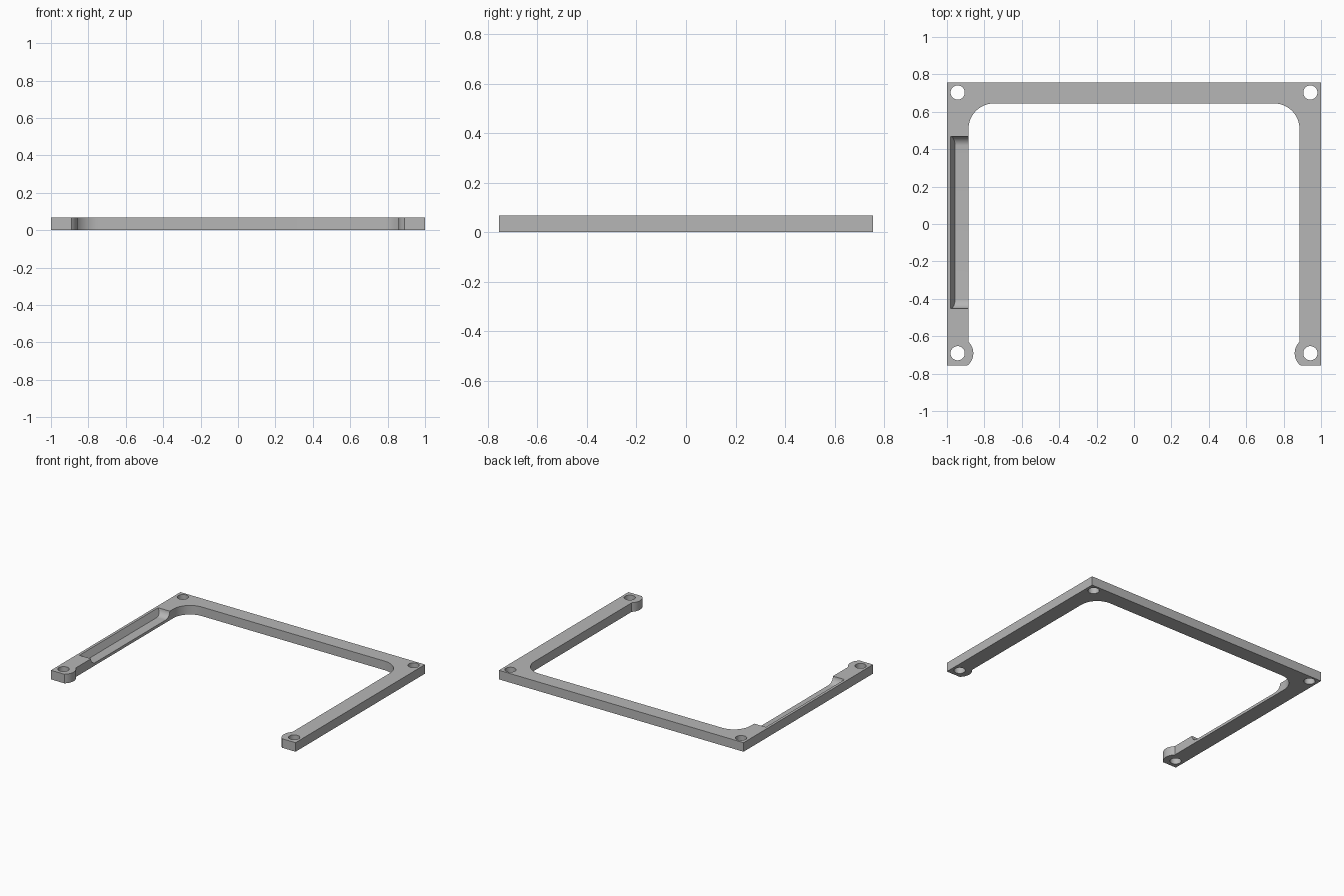
import bpy, bmesh, math

cube = bpy.data.objects.get("Cube")
if cube:
    bpy.data.objects.remove(cube, do_unlink=True)

HEIGHT = 0.067
BACK = 0.756          # half depth of the frame
BAR_INNER = 0.645     # inner edge of the back bar
ARM = 0.885           # inner edge of the arms
CORNER = 0.137        # inner corner radius
HOLE_X, HOLE_BACK, HOLE_FRONT = 0.943, 0.703, -0.691
HOLE_R, LOBE_R = 0.038, 0.084

grey = bpy.data.materials.new("Grey plastic")
grey.use_nodes = True
colour = (0.47, 0.47, 0.47, 1)
grey.diffuse_color = colour
grey.node_tree.nodes["Principled BSDF"].inputs["Base Color"].default_value = colour


def arc(cx, cy, r, start, end, steps):
    angles = [start + (end - start) * i / steps for i in range(steps + 1)]
    return [(cx + r * math.cos(a), cy + r * math.sin(a)) for a in angles]


def prism(name, bottom, top):
    """Solid joining two matching rings of points."""
    bm = bmesh.new()
    low = [bm.verts.new(p) for p in bottom]
    high = [bm.verts.new(p) for p in top]
    bm.faces.new(low)
    bm.faces.new(high)
    n = len(low)
    for i in range(n):
        j = (i + 1) % n
        bm.faces.new((low[i], low[j], high[j], high[i]))
    bmesh.ops.recalc_face_normals(bm, faces=bm.faces)
    mesh = bpy.data.meshes.new(name)
    bm.to_mesh(mesh)
    bm.free()
    mesh.materials.append(grey)
    obj = bpy.data.objects.new(name, mesh)
    bpy.context.collection.objects.link(obj)
    return obj


def extrude_z(name, outline, z0, z1):
    return prism(name, [(x, y, z0) for x, y in outline],
                 [(x, y, z1) for x, y in outline])


# Half of the outline: outer edge, rounded lobe at the arm tip, inner corner
tip_angle = math.asin((-BACK - HOLE_FRONT) / LOBE_R)
join_angle = math.acos((HOLE_X - ARM) / LOBE_R)
lobe = arc(-HOLE_X, HOLE_FRONT, LOBE_R, tip_angle, join_angle, 16)
inner_corner = arc(-ARM + CORNER, BAR_INNER - CORNER, CORNER,
                   math.pi, math.pi / 2, 16)
half = [(-1, BACK), (-1, -BACK)] + lobe + inner_corner
outline = half + [(-x, y) for x, y in reversed(half)]
frame = extrude_z("u_frame", outline, 0, HEIGHT)

# Screw holes in the four corners
cutters = []
for side in (-1, 1):
    for y in (HOLE_FRONT, HOLE_BACK):
        ring = arc(side * HOLE_X, y, HOLE_R, 0, math.tau, 32)[:-1]
        cutters.append(extrude_z("hole_cutter", ring, -0.1, 0.2))

# Recess in the right arm: rounded ends, sloping outer wall, open inward
FLOOR, FILLET = 0.02, 0.05
Y0, Y1 = -0.452, 0.468
section = ([(Y0, 0.12)]
           + arc(Y0 + FILLET, FLOOR + FILLET, FILLET, math.pi, 1.5 * math.pi, 12)
           + arc(Y1 - FILLET, FLOOR + FILLET, FILLET, 1.5 * math.pi, math.tau, 12)
           + [(Y1, 0.12)])
wall = [(-0.98 + 0.5 * (HEIGHT - z), y, z) for y, z in section]
cutters.append(prism("recess_cutter", wall, [(-0.8, y, z) for y, z in section]))

# Cut the frame, then drop the cutters
bpy.context.view_layer.objects.active = frame
frame.select_set(True)
for cutter in cutters:
    cutter.hide_render = True
    mod = frame.modifiers.new("Cut", "BOOLEAN")
    mod.operation = "DIFFERENCE"
    mod.solver = "EXACT"
    mod.object = cutter
    bpy.ops.object.modifier_apply(modifier=mod.name)
    bpy.data.objects.remove(cutter, do_unlink=True)

bpy.ops.object.shade_smooth_by_angle(angle=math.radians(30))
